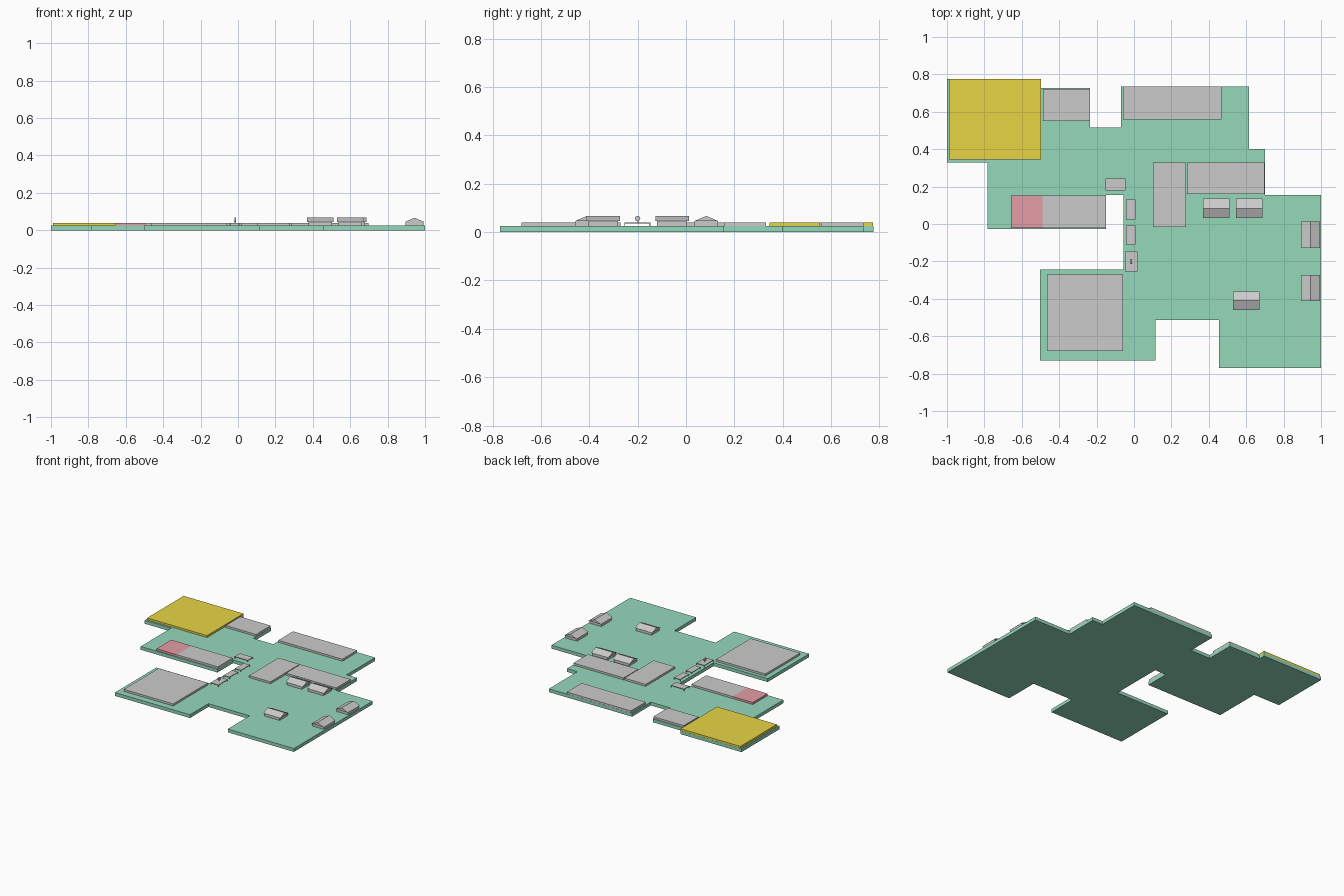
import bpy, bmesh
from math import pi

if "Cube" in bpy.data.objects:
    bpy.data.objects.remove(bpy.data.objects["Cube"])


def material(name, rgb):
    m = bpy.data.materials.new(name)
    m.diffuse_color = (*rgb, 1)
    m.use_nodes = True
    m.node_tree.nodes["Principled BSDF"].inputs["Base Color"].default_value = m.diffuse_color
    return m


def finish(name, bm, mat=None):
    bmesh.ops.recalc_face_normals(bm, faces=bm.faces)
    mesh = bpy.data.meshes.new(name)
    bm.to_mesh(mesh)
    bm.free()
    ob = bpy.data.objects.new(name, mesh)
    bpy.context.collection.objects.link(ob)
    if mat:
        mesh.materials.append(mat)
    return ob


def extrude(bm, points, offset):
    face = bm.faces.new([bm.verts.new(p) for p in points])
    geo = bmesh.ops.extrude_face_region(bm, geom=[face])["geom"]
    bmesh.ops.translate(bm, vec=offset, verts=[v for v in geo if isinstance(v, bmesh.types.BMVert)])


def add_box(bm, x0, x1, y0, y1, z0, z1):
    extrude(bm, [(x0, y0, z0), (x1, y0, z0), (x1, y1, z0), (x0, y1, z0)], (0, 0, z1 - z0))


def box(name, x0, x1, y0, y1, z0, z1, mat=None):
    bm = bmesh.new()
    add_box(bm, x0, x1, y0, y1, z0, z1)
    return finish(name, bm, mat)


green = material("green", (0.30, 0.69, 0.50))
yellow = material("yellow", (0.80, 0.66, 0.06))
pink = material("pink", (0.78, 0.34, 0.38))
GROUND, TOP = 0.025, 0.04

# Stepped site plate
outline = [(-1, .775), (-.497, .775), (-.497, .727), (-.235, .727), (-.235, .515),
           (-.07, .515), (-.07, .735), (.615, .735), (.615, .40), (.70, .40),
           (.70, .155), (1, .155), (1, -.77), (.455, -.77), (.455, -.513),
           (.115, -.513), (.115, -.73), (-.503, -.73), (-.503, -.243),
           (-.057, -.243), (-.057, .155), (-.15, .155), (-.15, -.027),
           (-.783, -.027), (-.783, .33), (-1, .33)]
bm = bmesh.new()
extrude(bm, [(x, y, 0) for x, y in outline], (0, 0, GROUND))
finish("site_plate", bm, green)

# Flat building slabs
slabs = [("yellow_block", -.99, -.497, .345, .774, yellow),
         ("north_west_block", -.487, -.236, .55, .722, None),
         ("north_block", -.06, .468, .56, .734, None),
         ("centre_block", .102, .277, -.015, .33, None),
         ("east_block", .283, .697, .16, .33, None),
         ("west_block", -.49, -.15, -.022, .152, None),
         ("west_block_end", -.657, -.49, -.022, .152, pink),
         ("south_block", -.465, -.058, -.68, -.27, None)]
for name, x0, x1, y0, y1, mat in slabs:
    box(name, x0, x1, y0, y1, GROUND, TOP, mat)


# Gabled houses: walls with a slightly longer roof
def house(name, x0, x1, y0, y1, along_x):
    inset = .008
    ix, iy = (inset, .002) if along_x else (.002, inset)
    box(name + "_walls", x0 + ix, x1 - ix, y0 + iy, y1 - iy, GROUND, .046)
    if along_x:
        pts = [(x0, y0, .045), (x0, y1, .045), (x0, (y0 + y1) / 2, .067)]
        off = (x1 - x0, 0, 0)
    else:
        pts = [(x0, y0, .045), (x1, y0, .045), ((x0 + x1) / 2, y0, .067)]
        off = (0, y1 - y0, 0)
    bm = bmesh.new()
    extrude(bm, pts, off)
    finish(name + "_roof", bm)


for i, h in enumerate([(.37, .51, .033, .135, True), (.545, .687, .033, .135, True),
                       (.53, .672, -.46, -.36, True), (.893, .995, -.127, .013, False),
                       (.893, .995, -.412, -.273, False)]):
    house(f"house_{i + 1}", *h)

# Small canopies: thin plate on corner posts
for i, (x0, x1, y0, y1) in enumerate([(-.153, -.046, .18, .242), (-.043, .007, .025, .13),
                                      (-.043, .007, -.11, -.008), (-.048, .018, -.255, -.147)]):
    bm = bmesh.new()
    add_box(bm, x0, x1, y0, y1, .036, .039)
    for px in (x0, x1 - .003):
        for py in (y0, y1 - .003):
            add_box(bm, px, px + .003, py, py + .003, GROUND, .036)
    finish(f"canopy_{i + 1}", bm)

# Round sign on a post above the last canopy
box("sign_post", -.018, -.014, -.2, -.196, .038, .05)
bpy.ops.mesh.primitive_cylinder_add(vertices=16, radius=.011, depth=.008,
                                    location=(-.016, -.2, .056), rotation=(0, pi / 2, 0))
bpy.context.object.name = "sign_disc"
